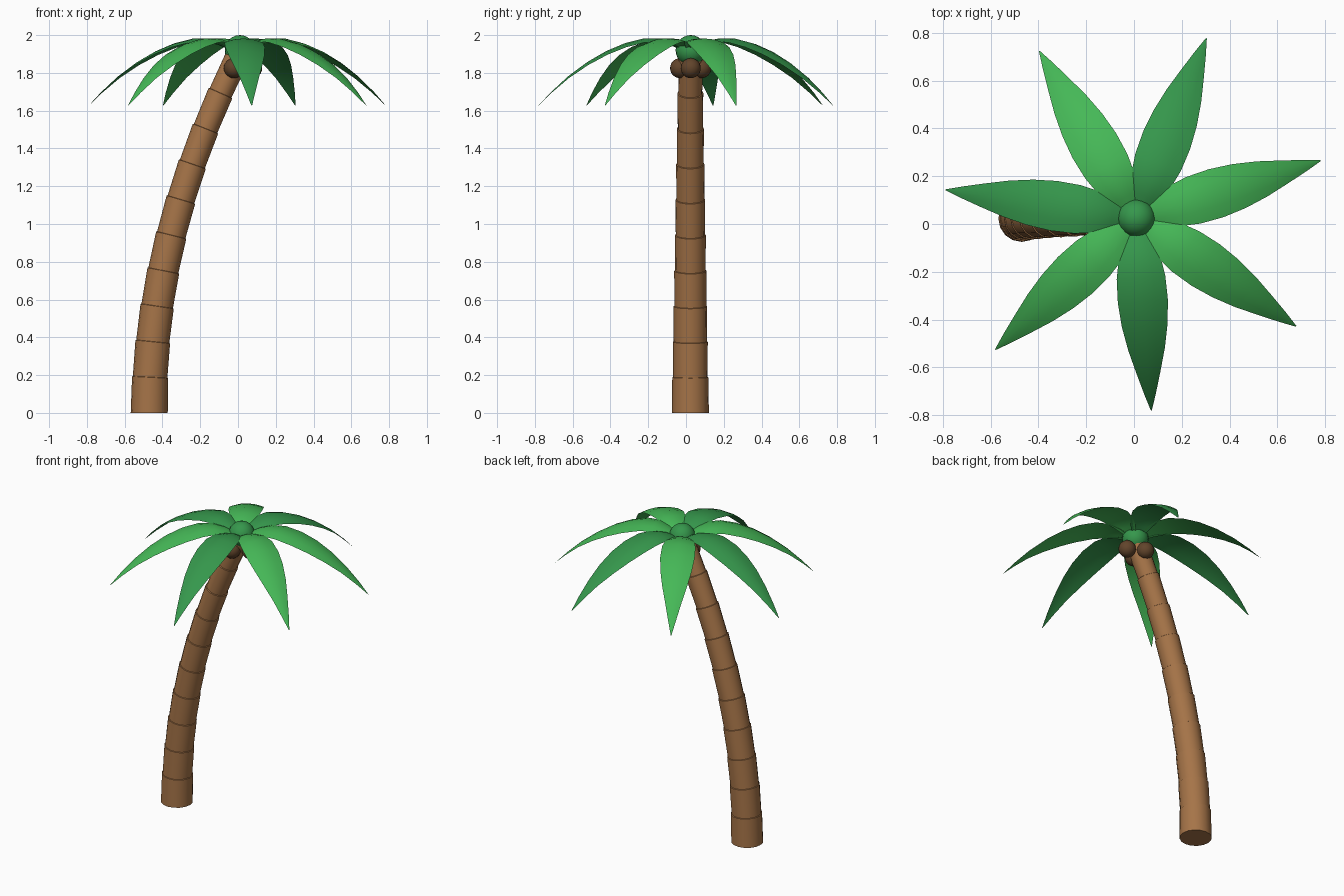
import bpy, bmesh, math
from mathutils import Vector

if "Cube" in bpy.data.objects:
    bpy.data.objects.remove(bpy.data.objects["Cube"])

CX, CY = 0.01, 0.025   # crown centre


def mat(name, rgb):
    m = bpy.data.materials.new(name)
    m.diffuse_color = (*rgb, 1)
    m.use_nodes = True
    m.node_tree.nodes["Principled BSDF"].inputs["Base Color"].default_value = m.diffuse_color
    return m


BARK = mat("bark brown", (0.38, 0.175, 0.065))
NUT = mat("coconut brown", (0.12, 0.058, 0.024))
LIGHT = mat("light green", (0.06, 0.48, 0.095))
DARK = mat("deep green", (0.036, 0.31, 0.072))


def loft(name, rings, material, angle):
    """Join a list of closed point rings into a capped, smooth skin."""
    bm = bmesh.new()
    vs = [[bm.verts.new(p) for p in ring] for ring in rings]
    n = len(rings[0])
    for a, b in zip(vs, vs[1:]):
        for i in range(n):
            j = (i + 1) % n
            bm.faces.new((a[i], a[j], b[j], b[i]))
    bm.faces.new(vs[0][::-1])
    bm.faces.new(vs[-1])
    bmesh.ops.recalc_face_normals(bm, faces=bm.faces)
    me = bpy.data.meshes.new(name)
    bm.to_mesh(me)
    bm.free()
    me.materials.append(material)
    ob = bpy.data.objects.new(name, me)
    bpy.context.collection.objects.link(ob)
    smooth(ob, angle)
    return ob


def smooth(ob, angle):
    bpy.ops.object.select_all(action='DESELECT')
    ob.select_set(True)
    bpy.context.view_layer.objects.active = ob
    bpy.ops.object.shade_smooth_by_angle(angle=math.radians(angle))


def ball(name, loc, r, material):
    bpy.ops.mesh.primitive_uv_sphere_add(segments=20, ring_count=12, radius=r, location=loc)
    ob = bpy.context.object
    ob.name = name
    ob.data.materials.append(material)
    smooth(ob, 60)


# Trunk: leaning stack of ten segments, each flaring slightly to a lip
def trunk_ring(z, r, sides=16):
    t = z / 1.9
    slope = 2 * 0.475 * t / 1.9
    tan = Vector((slope, 0, 1)).normalized()
    side = Vector((tan.z, 0, -tan.x))
    c = Vector((-0.47 + 0.475 * t * t, CY - 0.002, z))
    return [c + side * r * math.cos(a) + Vector((0, r * math.sin(a), 0))
            for a in (2 * math.pi * i / sides for i in range(sides))]


rings = []
step = 0.188
for k in range(10):
    z0, z1 = k * step, (k + 1) * step
    rings.append(trunk_ring(z0 + (0.002 if k else 0), 0.098 - 0.019 * z0 - (0.003 if k else 0)))
    rings.append(trunk_ring(z1, 0.099 - 0.018 * z1))
loft("trunk", rings, BARK, 35)

# Crown heart and coconuts
ball("crown_heart", (CX, CY, 1.92), 0.08, DARK)
for k in range(3):
    a = 2 * math.pi * k / 3
    ball(f"coconut_{k + 1}", (CX + 0.065 * math.cos(a), CY + 0.065 * math.sin(a), 1.825), 0.053, NUT)

# Fronds: (distance out, height, half width) along one arching leaf
LEAF = [(0.03, 1.925, 0.03), (0.1, 1.962, 0.065), (0.17, 1.982, 0.088), (0.25, 1.982, 0.102),
        (0.35, 1.957, 0.105), (0.45, 1.915, 0.096), (0.55, 1.857, 0.077), (0.65, 1.783, 0.05),
        (0.74, 1.7, 0.024), (0.808, 1.628, 0.002)]
for k in range(7):
    a = math.radians(17.3 + 360 / 7 * k)
    out = Vector((math.cos(a), math.sin(a), 0))
    side = Vector((-out.y, out.x, 0))
    rings = []
    for r, z, w in LEAF:
        c = Vector((CX, CY, z)) + out * r
        top = [c + side * w * s - Vector((0, 0, 0.2 * w * s * s)) for s in (-1, -0.5, 0, 0.5, 1)]
        low = [c + side * w * s - Vector((0, 0, 0.2 * w * s * s + 0.12 * w * (1 - s * s)))
               for s in (0.5, 0, -0.5)]
        rings.append(top + low)
    loft(f"frond_{k + 1}", rings, DARK if k % 2 else LIGHT, 40)
